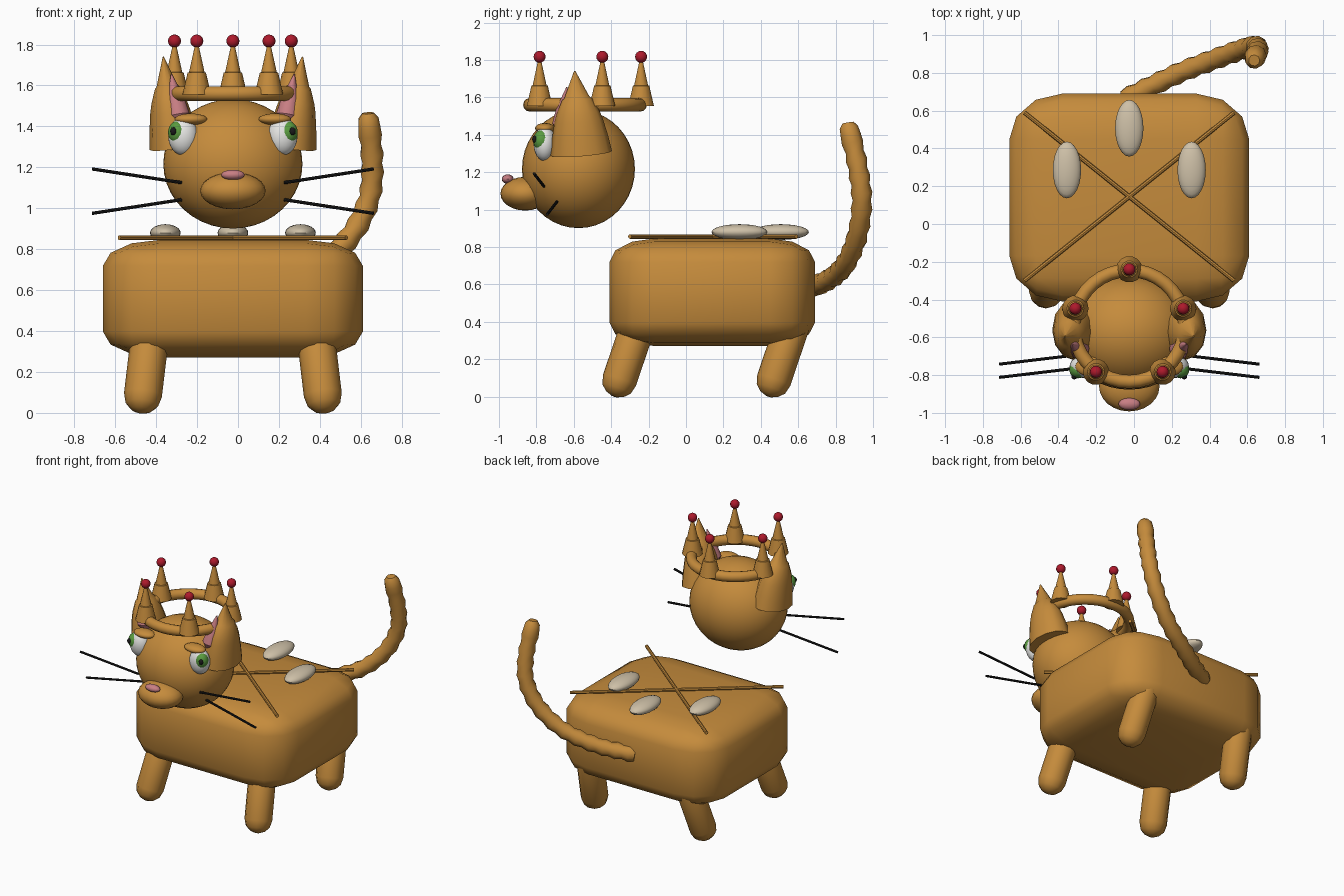
import bpy, bmesh
from math import sin, cos, pi, radians, sqrt
from mathutils import Vector, Matrix

if "Cube" in bpy.data.objects:
    bpy.data.objects.remove(bpy.data.objects["Cube"])

CX = -0.025  # the animal's own middle line


def material(name, rgb):
    m = bpy.data.materials.new(name)
    m.use_nodes = True
    m.diffuse_color = (*rgb, 1)
    m.node_tree.nodes["Principled BSDF"].inputs["Base Color"].default_value = (*rgb, 1)
    return m


FUR = material("ginger", (0.56, 0.26, 0.045))
CREAM = material("cream", (0.62, 0.53, 0.39))
PINK = material("pink", (0.58, 0.21, 0.23))
RED = material("ruby red", (0.42, 0.01, 0.025))
GREEN = material("iris green", (0.1, 0.33, 0.05))
WHITE = material("eye white", (0.8, 0.8, 0.78))
BLACK = material("black", (0.01, 0.01, 0.01))
parts = []


def finish(name, bm, mat):
    bmesh.ops.recalc_face_normals(bm, faces=bm.faces)
    mesh = bpy.data.meshes.new(name)
    bm.to_mesh(mesh)
    bm.free()
    mesh.materials.append(mat)
    ob = bpy.data.objects.new(name, mesh)
    bpy.context.collection.objects.link(ob)
    parts.append(ob)


def at(x, y, z):
    return Vector((CX + x, y, z))


def ellipsoid(name, centre, size, mat, segs=24):
    bm = bmesh.new()
    place = Matrix.Translation(centre) @ Matrix.Diagonal((*size, 1))
    bmesh.ops.create_uvsphere(bm, u_segments=segs, v_segments=segs // 2,
                              radius=1, matrix=place)
    finish(name, bm, mat)


def tube(name, points, radii, mat, sides=12, flat=1.0):
    """Skin round rings along a path; flat squashes the rings sideways."""
    bm = bmesh.new()
    rings = []
    for i, (p, r) in enumerate(zip(points, radii)):
        d = points[min(i + 1, len(points) - 1)] - points[max(i - 1, 0)]
        u = Vector((0, 1, 0)).cross(d).normalized()
        v = d.cross(u).normalized()
        rings.append([bm.verts.new(p + u * (r * flat * cos(2 * pi * k / sides))
                                   + v * (r * sin(2 * pi * k / sides)))
                      for k in range(sides)])
    for a, b in zip(rings, rings[1:]):
        for k in range(sides):
            j = (k + 1) % sides
            bm.faces.new((a[k], a[j], b[j], b[k]))
    bm.faces.new(rings[0])
    bm.faces.new(rings[-1])
    finish(name, bm, mat)


def spindle(name, start, end, profile, mat, sides=12, flat=1.0):
    """Turned shape from (fraction along, radius) pairs."""
    tube(name, [start.lerp(end, t) for t, r in profile],
         [r for t, r in profile], mat, sides, flat)


# Body: a rounded block stretched to size
bm = bmesh.new()
bmesh.ops.create_cube(bm, size=1)
bmesh.ops.bevel(bm, geom=bm.edges[:], offset=0.22, segments=3, profile=0.5,
                affect='EDGES')
bmesh.ops.transform(bm, verts=bm.verts, matrix=Matrix.Translation(at(0, 0.14, 0.558))
                    @ Matrix.Diagonal((1.27, 1.1, 0.575, 1)))
finish("body", bm, FUR)

# Head, muzzle and nose
ellipsoid("head", at(0, -0.575, 1.217), (0.34, 0.302, 0.316), FUR, 40)
ellipsoid("muzzle", at(0, -0.86, 1.085), (0.16, 0.132, 0.09), FUR)
ellipsoid("nose", at(0, -0.953, 1.163), (0.058, 0.032, 0.025), PINK, 16)

# Legs: capsules leaning forward at the foot
CAP = [(0.003, 0.015), (0.03, 0.05), (0.09, 0.08), (0.19, 0.093),
       (0.84, 0.093), (0.93, 0.078), (0.98, 0.045), (1, 0.01)]
for side, s in (("left", 1), ("right", -1)):
    for pair, y in (("front", -0.385), ("hind", 0.44)):
        spindle(f"{pair}_leg_{side}", at(0.45 * s, y, 0),
                at(0.395 * s, y + 0.155, 0.46), CAP, FUR, 12)

    # Eyes with iris, pupil and lid
    ellipsoid(f"eye_{side}", at(0.243 * s, -0.755, 1.352), (0.073, 0.06, 0.093), WHITE)
    ellipsoid(f"iris_{side}", at(0.272 * s, -0.772, 1.37), (0.045, 0.045, 0.055), GREEN)
    ellipsoid(f"pupil_{side}", at(0.291 * s, -0.809, 1.376), (0.016, 0.014, 0.02), BLACK, 12)
    ellipsoid(f"eyelid_{side}", at(0.205 * s, -0.755, 1.435), (0.08, 0.052, 0.028), FUR)

    # Ears: stepped cones with a pink inner cone
    spindle(f"ear_{side}", at(0.285 * s, -0.56, 1.3), at(0.34 * s, -0.595, 1.74),
            [(0, 0.165), (0.2, 0.15), (0.4, 0.13), (0.5, 0.115), (0.66, 0.08),
             (0.68, 0.068), (1, 0.004)], FUR, 12, 0.75)
    spindle(f"inner_ear_{side}", at(0.26 * s, -0.665, 1.42), at(0.3 * s, -0.637, 1.655),
            [(0, 0.03), (0.15, 0.055), (0.5, 0.042), (1, 0.003)], PINK, 12)

    # Whiskers
    for row, y, z, rise in (("upper", -0.76, 1.125, 0.067), ("lower", -0.69, 1.042, -0.067)):
        spindle(f"{row}_whisker_{side}", at(0.25 * s, y, z), at(0.688 * s, y - 0.052, z + rise),
                [(0, 0.008), (1, 0.008)], BLACK, 8)

    # Crossed cords on the back
    spindle(f"back_cord_{side}", at(0.555 * s, 0.59, 0.856), at(-0.555 * s, -0.3, 0.856),
            [(0, 0.012), (1, 0.012)], FUR, 8)

# Cream spots on the back
for name, x, y in (("middle", 0, 0.507), ("left", 0.33, 0.286), ("right", -0.33, 0.286)):
    ellipsoid(f"back_spot_{name}", at(x, y, 0.88), (0.075, 0.15, 0.042), CREAM)

# Crown band
RING_Y, RING_R = -0.54, 0.295
bm = bmesh.new()
rows = []
for i in range(36):
    a = 2 * pi * i / 36
    rows.append([bm.verts.new(at((RING_R + 0.036 * cos(b)) * cos(a),
                                 RING_Y + (RING_R + 0.036 * cos(b)) * sin(a),
                                 1.56 + 0.036 * sin(b)))
                 for b in (2 * pi * k / 12 for k in range(12))])
for i in range(36):
    a, b = rows[i], rows[(i + 1) % 36]
    for k in range(12):
        j = (k + 1) % 12
        bm.faces.new((a[k], b[k], b[j], a[j]))
finish("crown_band", bm, FUR)

# Crown spikes tipped with red beads
for i in range(5):
    a = radians(90 + 72 * i)
    x, y = 0.3 * cos(a), RING_Y + 0.3 * sin(a)
    spindle(f"crown_spike_{i + 1}", at(x, y, 1.555), at(x, y, 1.81),
            [(0, 0.07), (0.42, 0.045), (0.43, 0.038), (1, 0.006)], FUR, 14)
    ellipsoid(f"crown_bead_{i + 1}", at(x, y, 1.817), (0.032,) * 3, RED, 16)

# Tail: a knobbly tube swept along a smooth path
guide = [Vector(p) for p in (
    (-0.05, 0.66, 0.585), (0.1, 0.735, 0.61), (0.26, 0.81, 0.66), (0.42, 0.87, 0.74),
    (0.56, 0.92, 0.88), (0.64, 0.94, 1.05), (0.655, 0.92, 1.22), (0.64, 0.88, 1.4))]
ends = [guide[0] * 2 - guide[1]] + guide + [guide[-1] * 2 - guide[-2]]
path, widths = [], []
for i in range(len(guide) - 1):
    p, q, r, s = ends[i:i + 4]
    for k in range(4):
        t = k / 4
        path.append(0.5 * (2 * q + (r - p) * t + (2 * p - 5 * q + 4 * r - s) * t * t
                           + (3 * q - p - 3 * r + s) * t ** 3))
        widths.append(0.053 + (0.006 if k % 2 else -0.004))
path += [guide[-1], guide[-1] + Vector((-0.003, -0.01, 0.04)),
         guide[-1] + Vector((-0.004, -0.014, 0.065))]
widths += [0.055, 0.05, 0.03]
tube("tail", path, widths, FUR, 9)

# Smooth shading with crisp rims
bpy.ops.object.select_all(action='DESELECT')
for ob in parts:
    ob.select_set(True)
bpy.context.view_layer.objects.active = parts[0]
bpy.ops.object.shade_smooth_by_angle(angle=radians(42))
